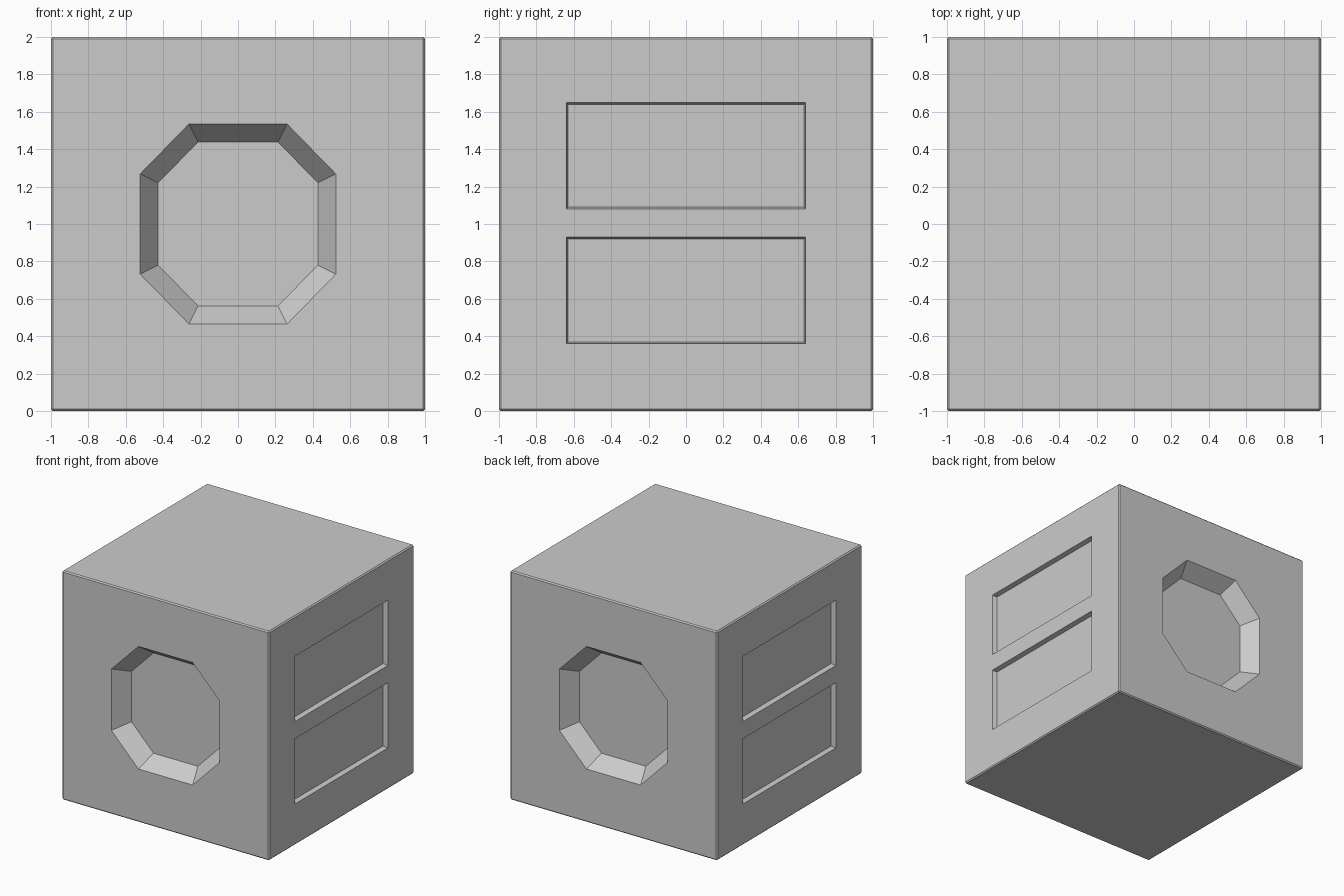
import bpy, bmesh, math
from mathutils import Matrix, Vector

if "Cube" in bpy.data.objects:
    bpy.data.objects.remove(bpy.data.objects["Cube"])


def make_object(name, bm):
    bmesh.ops.recalc_face_normals(bm, faces=bm.faces)
    mesh = bpy.data.meshes.new(name)
    bm.to_mesh(mesh)
    bm.free()
    obj = bpy.data.objects.new(name, mesh)
    bpy.context.collection.objects.link(obj)
    return obj


def tapered_cutter(name, outer, inner, depth, angle):
    """Loft for a recess in the front face, turned about z by angle."""
    bm = bmesh.new()
    # continue the taper a little beyond the cube face
    out = 0.05
    k = out / depth
    rim = [(o[0] + (o[0] - i[0]) * k, o[1] + (o[1] - i[1]) * k)
           for o, i in zip(outer, inner)]
    turn = Matrix.Rotation(angle, 4, 'Z')
    rings = [[bm.verts.new(turn @ Vector((x, y, z))) for x, z in ring]
             for ring, y in ((rim, -1 - out), (inner, -1 + depth))]
    a, b = rings
    n = len(a)
    for i in range(n):
        j = (i + 1) % n
        bm.faces.new((a[i], a[j], b[j], b[i]))
    bm.faces.new(a)
    bm.faces.new(b)
    obj = make_object(name, bm)
    obj.hide_render = True
    return obj


def octagon(w, h, cw, ch):
    return [(cw, 1 + h), (w, 1 + ch), (w, 1 - ch), (cw, 1 - h),
            (-cw, 1 - h), (-w, 1 - ch), (-w, 1 + ch), (-cw, 1 + h)]


def rectangle(w, z0, z1):
    return [(-w, z0), (w, z0), (w, z1), (-w, z1)]


# Cube body with thin chamfered edges
bm = bmesh.new()
bmesh.ops.create_cube(bm, size=2, matrix=Matrix.Translation((0, 0, 1)))
bmesh.ops.bevel(bm, geom=bm.edges[:], offset=0.01, segments=1,
                affect='EDGES', profile=0.5)
body = make_object("cube_body", bm)

cutters = []
for turn in (0, math.pi):
    # Octagonal recess, front and back
    cutters.append(tapered_cutter(
        "octagon_cutter", octagon(0.523, 0.535, 0.262, 0.268),
        octagon(0.427, 0.438, 0.214, 0.22), 0.14, turn))
    # Pair of slot recesses, right and left
    for z0, z1 in ((0.36, 0.93), (1.08, 1.65)):
        cutters.append(tapered_cutter(
            "slot_cutter", rectangle(0.64, z0, z1),
            rectangle(0.63, z0 + 0.01, z1 - 0.01), 0.04, turn + math.pi / 2))

# Cut the recesses and remove the cutters
bpy.context.view_layer.objects.active = body
for cutter in cutters:
    mod = body.modifiers.new("recess", 'BOOLEAN')
    mod.operation = 'DIFFERENCE'
    mod.solver = 'EXACT'
    mod.object = cutter
    bpy.ops.object.modifier_apply(modifier=mod.name)
    bpy.data.objects.remove(cutter)
